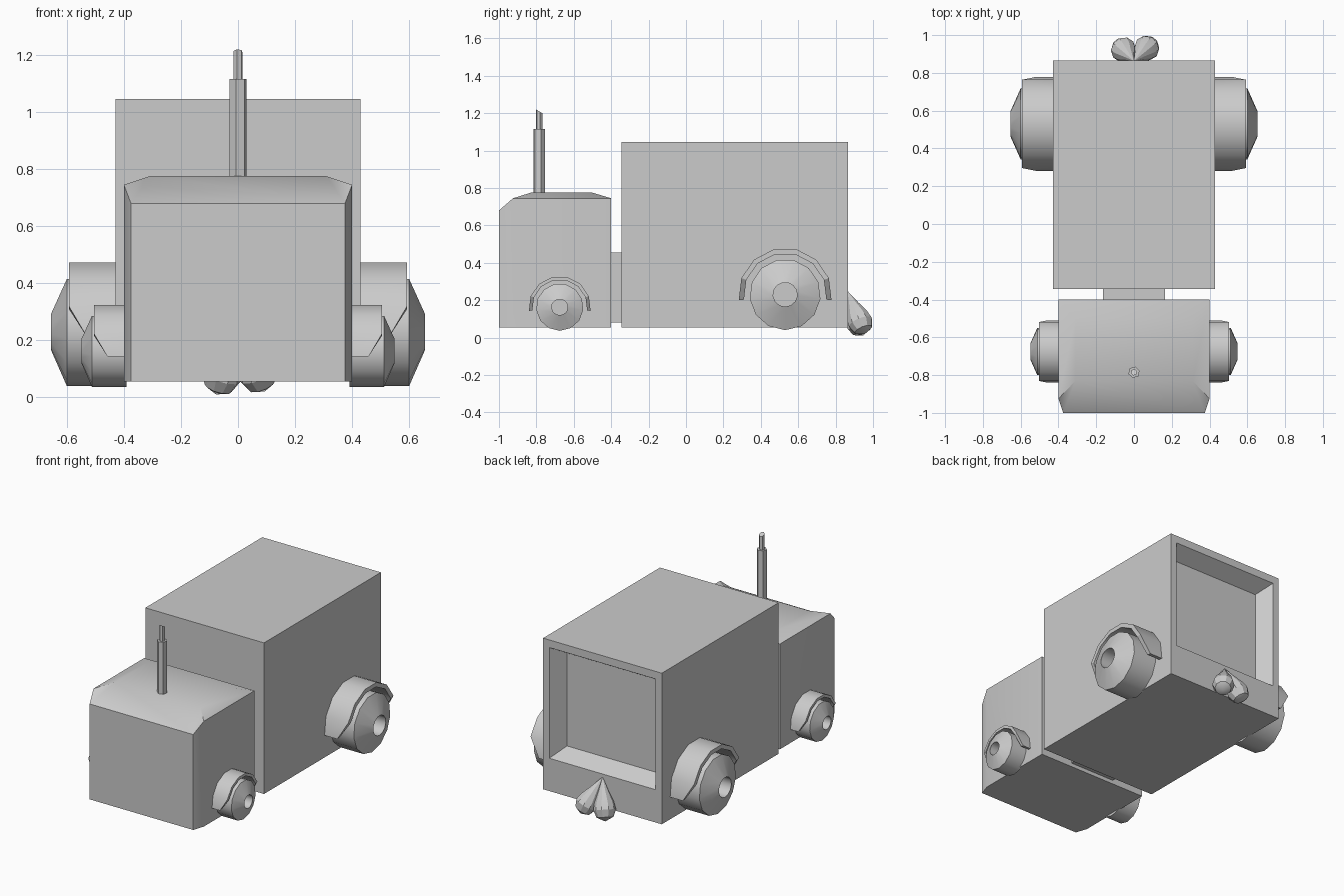
import bpy, bmesh
from math import cos, sin, pi, radians
from mathutils import Vector

if "Cube" in bpy.data.objects:
    bpy.data.objects.remove(bpy.data.objects["Cube"])


def loft(name, rings, mirror=False):
    """Skin a chain of equal-sized rings and cap both ends."""
    bm = bmesh.new()
    loops = [[bm.verts.new(p) for p in ring] for ring in rings]
    n = len(loops[0])
    for a, b in zip(loops, loops[1:]):
        for i in range(n):
            j = (i + 1) % n
            bm.faces.new((a[i], a[j], b[j], b[i]))
    bm.faces.new(loops[0][::-1])
    bm.faces.new(loops[-1])
    bmesh.ops.remove_doubles(bm, verts=bm.verts[:], dist=1e-5)
    bmesh.ops.recalc_face_normals(bm, faces=bm.faces[:])
    mesh = bpy.data.meshes.new(name)
    bm.to_mesh(mesh)
    bm.free()
    mesh.shade_smooth()
    mesh.set_sharp_from_angle(angle=radians(30))
    ob = bpy.data.objects.new(name, mesh)
    bpy.context.collection.objects.link(ob)
    if mirror:
        ob.modifiers.new("mirror", 'MIRROR')
    return ob


def lathe(name, base, axis, profile, sides, ref, mirror=False):
    """Revolve (distance along axis, radius) points; first vertex lies along ref."""
    base, axis = Vector(base), Vector(axis).normalized()
    v = axis.cross(Vector(ref)).normalized()
    u = v.cross(axis)
    rings = [[base + axis * t + (u * cos(2 * pi * k / sides) + v * sin(2 * pi * k / sides)) * r
              for k in range(sides)] for t, r in profile]
    return loft(name, rings, mirror)


def rect_y(y, x, z0, z1):
    return [(-x, y, z0), (x, y, z0), (x, y, z1), (-x, y, z1)]


# Cargo box with a tapered recess in the back
loft("cargo_box", [rect_y(-0.345, 0.43, 0.055, 1.045), rect_y(0.865, 0.43, 0.055, 1.045),
                   rect_y(0.865, 0.385, 0.27, 0.995), rect_y(0.765, 0.327, 0.328, 0.937)])

# Coupling between cab and box
loft("coupling", [rect_y(-0.42, 0.165, 0.08, 0.455), rect_y(-0.33, 0.165, 0.08, 0.455)])


# Cab with chamfered front corners and raised roof
def cab_ring(z_side, z_front):
    right = [(0.40, -0.40, z_side), (0.40, -0.925, z_side), (0.375, -1.0, z_front)]
    return right + [(-x, y, z) for x, y, z in right[::-1]]


roof = [(0.31, -0.50, 0.775), (0.31, -0.83, 0.775), (0.31, -0.83, 0.775)]
roof += [(-x, y, z) for x, y, z in roof[::-1]]
loft("cab", [cab_ring(0.055, 0.055), cab_ring(0.745, 0.68), roof])

# Exhaust stack: hexagonal pipe and a thinner slanted tip
lathe("exhaust_pipe", (0, -0.785, 0.75), (0, 0, 1), [(0, 0.031), (0.365, 0.031)], 6, (1, 0.3, 0))
tip = lathe("exhaust_tip", (0, -0.785, 1.10), (0, 0, 1), [(0, 0.017), (0.11, 0.017)], 6, (1, 0.3, 0))
for vert in tip.data.vertices:
    if vert.co.z > 1.15:
        vert.co.z -= (vert.co.y + 0.785) * 0.6


# Wheels with conical sides and deep hubs, under arched fenders
def wheel_set(label, x_body, x_tread, y, z, s):
    d = x_tread - x_body
    lathe(label + "_wheels", (x_body, y, z), (1, 0, 0),
          [(-0.01, 0.19 * s), (d, 0.19 * s), (d + 0.055 * s, 0.065 * s), (d * 0.3, 0.065 * s)],
          13, (0, 0, -1), True)
    rings = []
    x_in, x_out = x_body - 0.01, x_tread - 0.008
    for k in range(8):
        a = radians(-6.9 + 27.69 * k)
        x = x_out - 0.07 * s if k in (0, 7) else x_out
        ro, ri = 0.25 * s, 0.222 * s
        rings.append([(px, y + r * cos(a), z + r * sin(a))
                      for px, r in ((x_in, ri), (x, ri), (x, ro), (x_in, ro))])
    loft(label + "_fenders", rings, True)


wheel_set("rear", 0.43, 0.60, 0.53, 0.23, 1.0)
wheel_set("front", 0.40, 0.512, -0.675, 0.163, 0.665)

# Pair of hanging teardrops at the back
drop = [(0, 0), (0.09, 0.033), (0.15, 0.058), (0.195, 0.068), (0.24, 0.05), (0.265, 0)]
for side, end in (("left", (-0.058, 0.925, 0.07)), ("right", (0.068, 0.932, 0.082))):
    top = Vector((0, 0.863, 0.25))
    lathe("hanging_drop_" + side, top, Vector(end) - top, drop, 10, (1, 0, 0))
